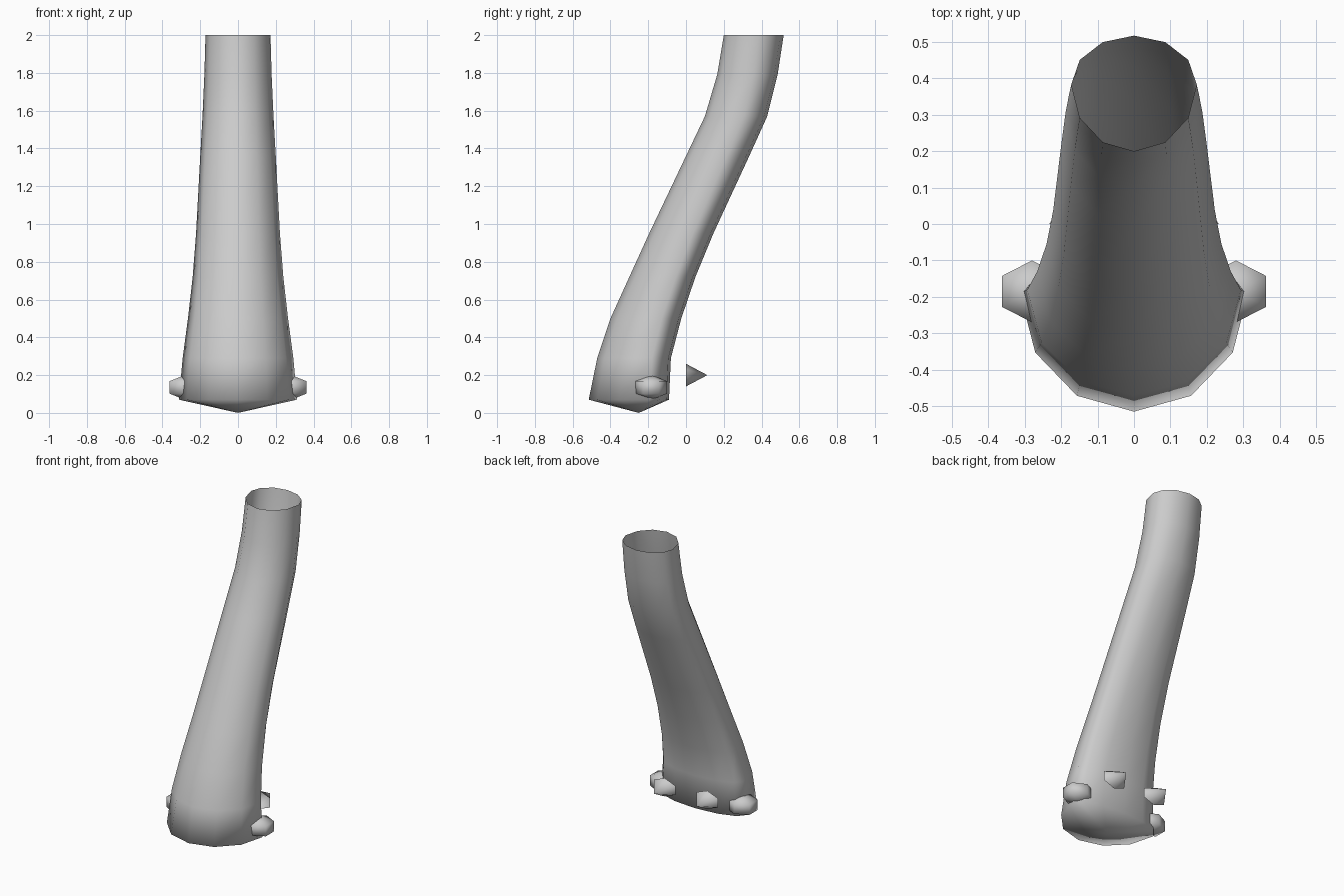
import bpy, bmesh, math
from mathutils import Matrix, Vector

if "Cube" in bpy.data.objects:
    bpy.data.objects.remove(bpy.data.objects["Cube"])

grey = bpy.data.materials.new("stone_grey")
grey.diffuse_color = (0.6, 0.6, 0.6, 1)
grey.use_nodes = True
grey.node_tree.nodes["Principled BSDF"].inputs["Base Color"].default_value = grey.diffuse_color


def finish(name, bm):
    bmesh.ops.recalc_face_normals(bm, faces=bm.faces)
    for f in bm.faces:
        f.smooth = True
    me = bpy.data.meshes.new(name)
    bm.to_mesh(me)
    bm.free()
    me.materials.append(grey)
    ob = bpy.data.objects.new(name, me)
    bpy.context.collection.objects.link(ob)
    return ob


# Leg: twelve-sided open tube; each ring is (z, front y, back y, half width)
RINGS = [(0.07, -0.515, -0.09, 0.313), (0.29, -0.47, -0.08, 0.293),
         (0.50, -0.40, -0.025, 0.265), (0.72, -0.30, 0.05, 0.24),
         (0.95, -0.195, 0.145, 0.222), (1.36, 0.0, 0.335, 0.20),
         (1.57, 0.10, 0.43, 0.188), (1.79, 0.165, 0.485, 0.178),
         (2.00, 0.20, 0.517, 0.172)]
bm = bmesh.new()
loops = []
for z, front, back, half in RINGS:
    # the widest point sits toward the back, more so near the foot
    wide = front + (back - front) * (0.77 - 0.095 * z)
    loop = []
    for k in range(12):
        a = math.tau * k / 12
        depth = back - wide if math.sin(a) > 0 else wide - front
        loop.append(bm.verts.new((half * math.cos(a), wide + depth * math.sin(a), z)))
    loops.append(loop)
for low, high in zip(loops, loops[1:]):
    for k in range(12):
        n = (k + 1) % 12
        bm.faces.new((low[k], low[n], high[n], high[k]))
# Sole: shallow cone under the foot
sole = bm.verts.new((0, -0.25, 0))
for k in range(12):
    bm.faces.new((loops[0][(k + 1) % 12], loops[0][k], sole))
finish("leg", bm)

for side, label in ((1, "right"), (-1, "left")):
    # Side toe: faceted pebble set into the foot
    bm = bmesh.new()
    bmesh.ops.create_uvsphere(bm, u_segments=6, v_segments=3, radius=1)
    bmesh.ops.transform(bm, verts=bm.verts, matrix=(
        Matrix.Translation((side * 0.28, -0.185, 0.135))
        @ Matrix.Diagonal((side * 0.11, 0.098, 0.066, 1))))
    finish(label + "_side_toe", bm)

    # Rear claw: short cone pointing backward
    bm = bmesh.new()
    rim = []
    for k in range(6):
        a = math.tau * (k + 0.5) / 6
        rim.append(bm.verts.new((side * 0.155 + 0.09 * math.cos(a), 0,
                                 0.2 + 0.06 * math.sin(a))))
    tip = bm.verts.new((side * 0.155, 0.113, 0.2))
    for k in range(6):
        bm.faces.new((rim[k], rim[(k + 1) % 6], tip))
    finish(label + "_rear_claw", bm)
